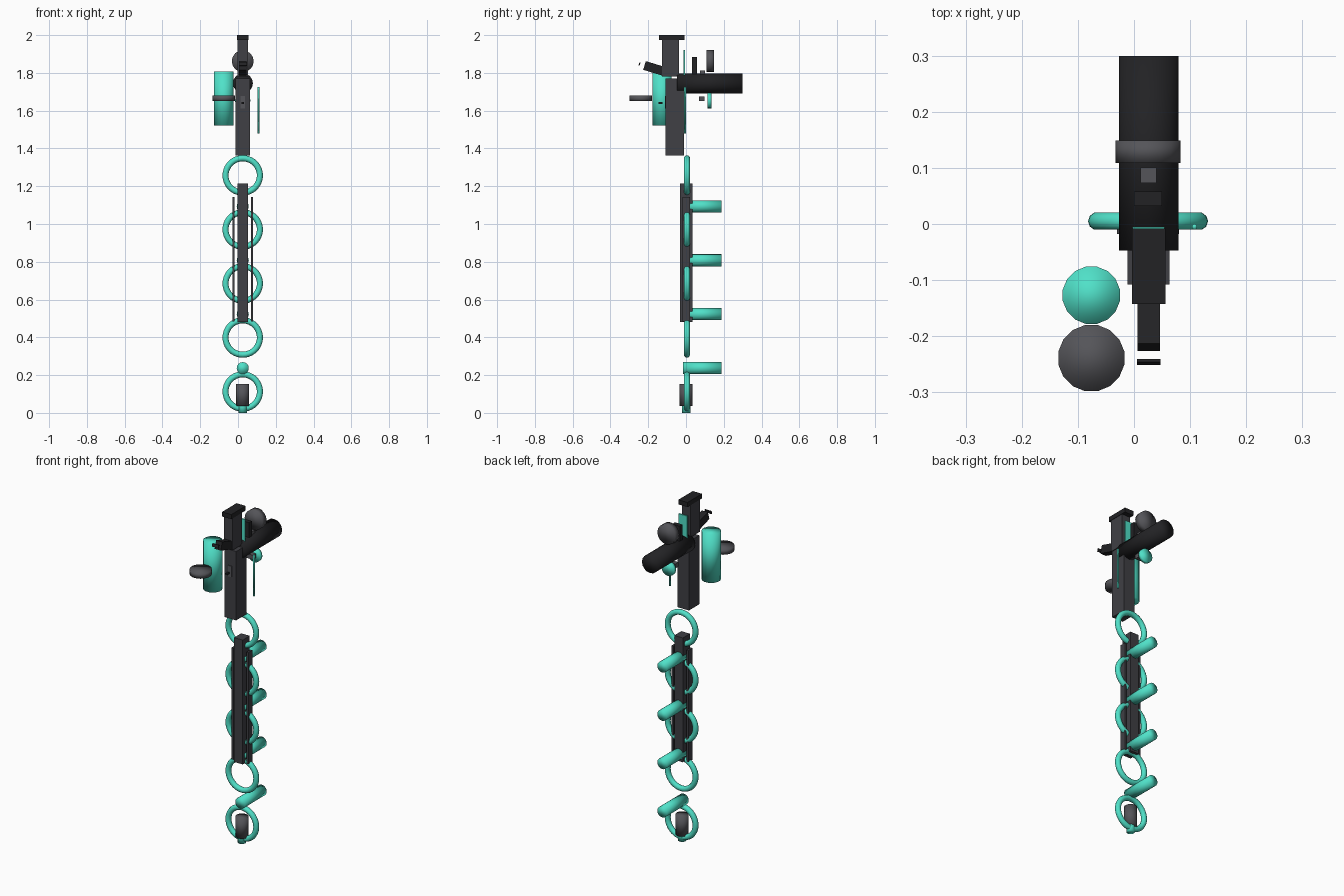
import bpy
from math import radians, pi

if "Cube" in bpy.data.objects:
    bpy.data.objects.remove(bpy.data.objects["Cube"])


def material(name, c):
    m = bpy.data.materials.new(name)
    m.diffuse_color = (*c, 1)
    m.use_nodes = True
    m.node_tree.nodes["Principled BSDF"].inputs["Base Color"].default_value = m.diffuse_color
    return m


TEAL = material("teal", (0.08, 0.75, 0.58))
BLACK = material("black", (0.016, 0.016, 0.018))
DARK = material("dark_grey", (0.05, 0.05, 0.058))
GREY = material("grey", (0.09, 0.09, 0.10))
CX = 0.025  # shared centre line of the column


def finish(name, mat):
    ob = bpy.context.object
    ob.name = name
    ob.data.materials.append(mat)
    return ob


def box(name, mat, x, y, z, tilt=0):
    """Box from (min, max) ranges, optionally tilted about x."""
    loc = [(a + b) / 2 for a, b in (x, y, z)]
    bpy.ops.mesh.primitive_cube_add(size=1, location=loc, rotation=(tilt, 0, 0))
    bpy.context.object.scale = [b - a for a, b in (x, y, z)]
    return finish(name, mat)


def rod(name, mat, r, a, b, u, v, axis='Z', sides=16):
    """Soft-shaded cylinder from a to b along an axis; (u, v) is the other position."""
    mid = (a + b) / 2
    loc, rot = ((u, v, mid), (0, 0, pi / sides)) if axis == 'Z' else ((u, mid, v), (pi / 2, 0, 0))
    bpy.ops.mesh.primitive_cylinder_add(vertices=sides, radius=r, depth=b - a,
                                        location=loc, rotation=rot)
    bpy.ops.object.shade_smooth()
    return finish(name, mat)


# Chain of upright rings
for i in range(5):
    bpy.ops.mesh.primitive_torus_add(major_radius=0.091, minor_radius=0.016,
                                     major_segments=40, minor_segments=10,
                                     location=(CX, 0.005, 0.113 + 0.286 * i),
                                     rotation=(pi / 2, 0, 0))
    bpy.ops.object.shade_smooth()
    finish(f"ring_{i}", TEAL)

# Pegs pointing backward
for i in range(4):
    rod(f"rear_peg_{i}", TEAL, 0.032, -0.015, 0.187, CX, 0.237 + 0.2855 * i, 'Y')

# Lower column with side rails
box("lower_column", DARK, (-0.003, 0.053), (-0.032, 0.034), (0.48, 1.215))
for s in (-1, 1):
    x = CX + s * 0.049
    box(f"side_rail_{s}", DARK, (x - 0.006, x + 0.006), (-0.018, 0.02), (0.483, 1.143))

# Foot
rod("foot_collar", GREY, 0.035, 0.036, 0.154, CX, 0.001)
rod("foot_tip", TEAL, 0.023, 0.0, 0.06, CX, 0.001)

# Upper column and cap
box("upper_column", DARK, (-0.012, 0.063), (-0.108, -0.01), (1.363, 1.77))
box("top_column", DARK, (-0.003, 0.053), (-0.127, -0.036), (1.782, 1.975))
box("top_cap", BLACK, (-0.004, 0.056), (-0.143, -0.008), (1.973, 2.0))
box("back_panel", TEAL, (-0.003, 0.054), (-0.013, -0.005), (1.77, 1.92))

# Button on the front of the upper column
box("front_plate", GREY, (0.012, 0.036), (-0.112, -0.107), (1.612, 1.677))
box("front_button", BLACK, (0.018, 0.032), (-0.146, -0.124), (1.636, 1.645))

# Rear barrel with parts above and below
rod("rear_barrel", BLACK, 0.053, -0.047, 0.299, 0.026, 1.745, 'Y')
rod("rear_disc", GREY, 0.058, 0.109, 0.149, CX, 1.862, 'Y')
box("barrel_block", BLACK, (0.0, 0.05), (0.032, 0.058), (1.795, 1.884))
box("barrel_stud", GREY, (0.012, 0.04), (0.073, 0.101), (1.79, 1.812))
rod("lower_disc", TEAL, 0.041, 0.115, 0.134, CX, 1.653, 'Y')
box("lower_block", GREY, (0.0, 0.05), (0.07, 0.098), (1.65, 1.676))

# Side canister, puck and thin rod
rod("side_canister", TEAL, 0.052, 1.522, 1.808, -0.076, -0.127)
rod("side_puck", GREY, 0.06, 1.65, 1.68, -0.076, -0.239)
rod("thin_rod", TEAL, 0.005, 1.48, 1.724, 0.108, -0.005, sides=8)

# Tilted nozzle and floating tab
box("tilted_nozzle", BLACK, (0.006, 0.046), (-0.222, -0.117), (1.80, 1.848), radians(-17))
box("front_tab", BLACK, (0.005, 0.047), (-0.249, -0.243), (1.838, 1.856), radians(-17))
